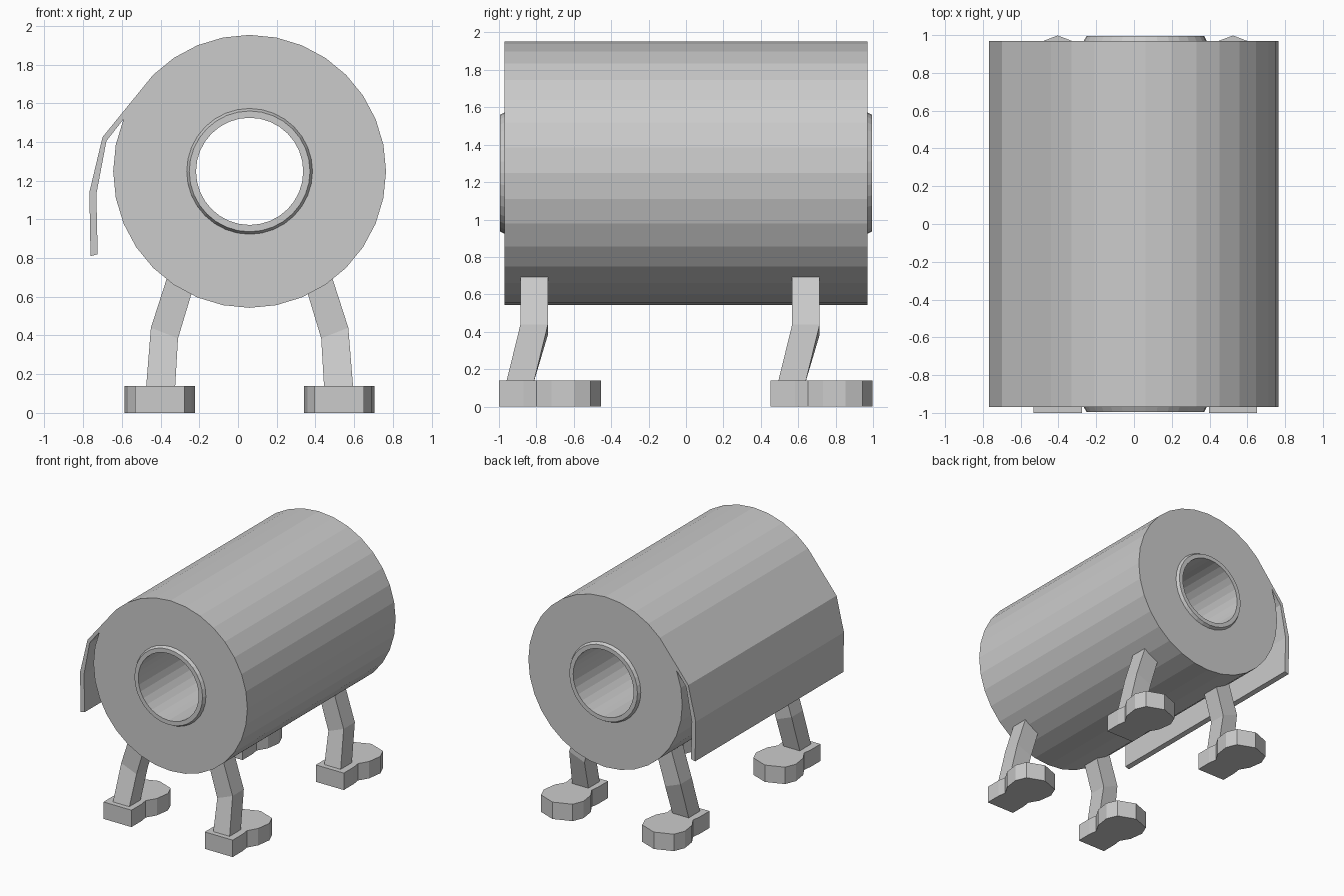
import bpy, bmesh
from math import sin, cos, radians, pi
from mathutils import Matrix

if "Cube" in bpy.data.objects:
    bpy.data.objects.remove(bpy.data.objects["Cube"])

CX, CZ = 0.06, 1.248          # roll axis
R, SIDES, HALF = 0.705, 32, 0.97


def link_mesh(name, bm):
    bmesh.ops.recalc_face_normals(bm, faces=bm.faces)
    me = bpy.data.meshes.new(name)
    bm.to_mesh(me)
    bm.free()
    ob = bpy.data.objects.new(name, me)
    bpy.context.collection.objects.link(ob)
    return ob


def prism(name, loops, half_depth, matrix):
    """Extrude flat outlines (later loops cut holes) into a solid mesh."""
    cu = bpy.data.curves.new(name + "_outline", 'CURVE')
    cu.dimensions = '2D'
    cu.fill_mode = 'BOTH'
    cu.extrude = half_depth
    for pts in loops:
        sp = cu.splines.new('POLY')
        sp.points.add(len(pts) - 1)
        for p, (x, y) in zip(sp.points, pts):
            p.co = (x, y, 0, 1)
        sp.use_cyclic_u = True
        sp.use_smooth = False
    tmp = bpy.data.objects.new(name + "_tmp", cu)
    bpy.context.collection.objects.link(tmp)
    dg = bpy.context.evaluated_depsgraph_get()
    me = bpy.data.meshes.new_from_object(tmp.evaluated_get(dg))
    bm = bmesh.new()
    bm.from_mesh(me)
    bpy.data.objects.remove(tmp)
    bpy.data.meshes.remove(me)
    bmesh.ops.remove_doubles(bm, verts=bm.verts, dist=0.0005)
    bm.transform(matrix)
    for f in bm.faces:
        f.smooth = False
    return link_mesh(name, bm)


def circle(r, degrees):
    return [(CX + r * cos(radians(a)), CZ + r * sin(radians(a))) for a in degrees]


step = 360 / SIDES

# Paper roll with the loose sheet peeling off the left side
upper = circle(R, [i * step for i in range(0, 13)])
sheet = [(-0.70, 1.425), (-0.768, 1.14), (-0.762, 0.81),
         (-0.725, 0.82), (-0.732, 1.13), (-0.68, 1.405)]
lower = circle(R, [i * step for i in range(14, SIDES)])
hole = circle(0.322, [i * step for i in range(SIDES)])
prism("paper_roll", [upper + sheet + lower, hole], HALF,
      Matrix.Rotation(pi / 2, 4, 'X'))

# Cardboard core tube, turned around the roll axis
bm = bmesh.new()
profile = [(0.325, -0.97), (0.312, -0.995), (0.277, -0.995),
           (0.277, 0.995), (0.312, 0.995), (0.325, 0.97)]
rings = [[bm.verts.new((x, y, z)) for x, z in
          circle(r, [i * step for i in range(SIDES)])] for r, y in profile]
for a, b in zip(rings, rings[1:]):
    for i in range(SIDES):
        j = (i + 1) % SIDES
        bm.faces.new((a[i], a[j], b[j], b[i]))
# Face the open shell toward the bore
bore = [f for f in bm.faces if abs(f.calc_center_median().y) < 0.1]
core = link_mesh("core_tube", bm)
bm = bmesh.new()
bm.from_mesh(core.data)
f = next(f for f in bm.faces if abs(f.calc_center_median().y) < 0.1)
c = f.calc_center_median()
if f.normal.x * (c.x - CX) + f.normal.z * (c.z - CZ) > 0:
    bmesh.ops.reverse_faces(bm, faces=bm.faces)
bm.to_mesh(core.data)
bm.free()

# Leg sections: (outer offset, outer z, inner offset, inner z, front y)
LEG = [(0.535, 0.13, 0.385, 0.13, -0.961),
       (0.51, 0.44, 0.37, 0.385, -0.885),
       (0.415, 0.735, 0.29, 0.65, -0.885)]


def leg(name, side, dy):
    bm = bmesh.new()
    rows = []
    for xo, zo, xi, zi, y in LEG:
        rows.append([bm.verts.new((CX + side * x, yy + dy, z)) for x, yy, z in
                     ((xo, y, zo), (xo, y + 0.147, zo),
                      (xi, y + 0.147, zi), (xi, y, zi))])
    for a, b in zip(rows, rows[1:]):
        for i in range(4):
            j = (i + 1) % 4
            bm.faces.new((a[i], a[j], b[j], b[i]))
    bm.faces.new(rows[0])
    bm.faces.new(rows[-1])
    link_mesh(name, bm)


# Foot outline: square heel, narrow waist, rounded toe
half = [(0.128, -1.0), (0.128, -0.87), (0.118, -0.80),
        (0.165, -0.72), (0.182, -0.60), (0.145, -0.51)]
foot = half + [(0, -0.455)] + [(-x, y) for x, y in reversed(half)]

for end, dy in (("front", 0), ("back", 1.453)):
    for label, side in (("left", -1), ("right", 1)):
        leg(f"{end}_{label}_leg", side, dy)
        prism(f"{end}_{label}_foot", [foot], 0.07,
              Matrix.Translation((CX + side * 0.464, dy, 0.07)))
